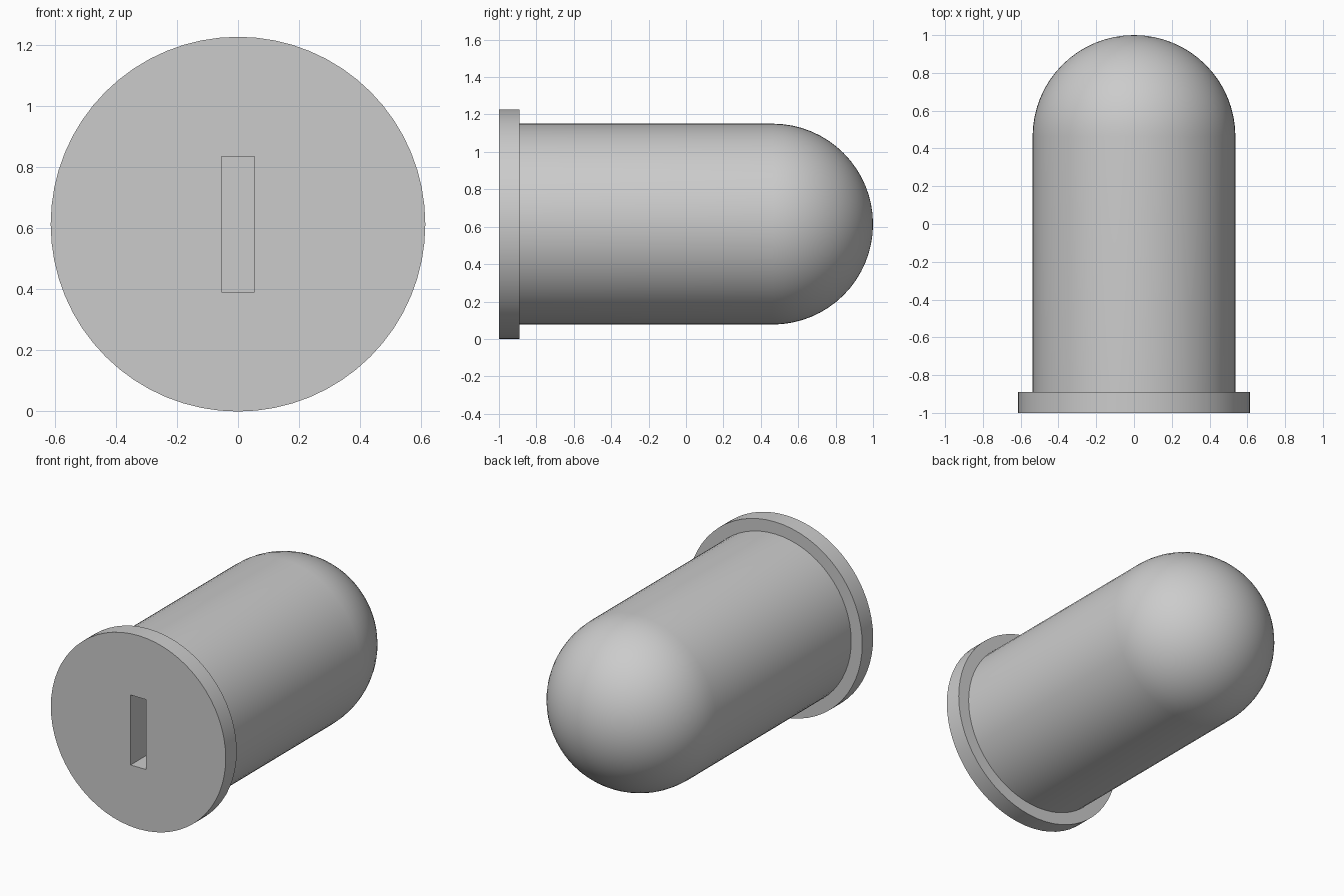
import bpy
import bmesh
from math import sin, cos, pi, tau, radians
from mathutils import Matrix, Vector

cube = bpy.data.objects.get("Cube")
if cube:
    bpy.data.objects.remove(cube, do_unlink=True)

FLANGE_R, BODY_R = 0.614, 0.537
FLANGE_BACK = -0.89
DOME_Y = 1 - BODY_R
SEGMENTS, DOME_RINGS = 64, 16
SLOT_SIZE = (0.108, 0.5, 0.444)
AXIS = Vector((0, 0, FLANGE_R))

grey = bpy.data.materials.new("light grey")
grey.use_nodes = True
colour = (0.6, 0.6, 0.6, 1)
grey.diffuse_color = colour
grey.node_tree.nodes["Principled BSDF"].inputs["Base Color"].default_value = colour


def make_object(name, bm):
    bmesh.ops.recalc_face_normals(bm, faces=bm.faces)
    mesh = bpy.data.meshes.new(name)
    bm.to_mesh(mesh)
    bm.free()
    mesh.materials.append(grey)
    obj = bpy.data.objects.new(name, mesh)
    bpy.context.collection.objects.link(obj)
    return obj


# Domed barrel with a front flange, turned from one profile (radius, y)
profile = [(FLANGE_R, -1), (FLANGE_R, FLANGE_BACK), (BODY_R, FLANGE_BACK)]
for i in range(DOME_RINGS + 1):
    a = i / DOME_RINGS * pi / 2
    profile.append((BODY_R * cos(a), DOME_Y + BODY_R * sin(a)))

bm = bmesh.new()
verts = [bm.verts.new((r, y, FLANGE_R)) for r, y in profile]
edges = [bm.edges.new(pair) for pair in zip(verts, verts[1:])]
bmesh.ops.spin(bm, geom=verts + edges, cent=AXIS, axis=(0, 1, 0),
               angle=tau, steps=SEGMENTS)
bmesh.ops.remove_doubles(bm, verts=bm.verts, dist=0.0005)
bmesh.ops.holes_fill(bm, edges=[e for e in bm.edges if e.is_boundary], sides=0)
plug = make_object("domed_plug", bm)

# Blind slot cut into the front face
bm = bmesh.new()
bmesh.ops.create_cube(bm, size=1, matrix=Matrix.Translation(AXIS + Vector((0, -1, 0)))
                      @ Matrix.Diagonal((SLOT_SIZE[0], 2 * SLOT_SIZE[1], SLOT_SIZE[2], 1)))
cutter = make_object("slot_cutter", bm)
cutter.hide_render = True

cut = plug.modifiers.new("slot", 'BOOLEAN')
cut.operation = 'DIFFERENCE'
cut.solver = 'EXACT'
cut.object = cutter
bpy.ops.object.select_all(action='DESELECT')
bpy.context.view_layer.objects.active = plug
plug.select_set(True)
bpy.ops.object.modifier_apply(modifier=cut.name)
bpy.data.objects.remove(cutter, do_unlink=True)

bpy.ops.object.shade_smooth_by_angle(angle=radians(30))
